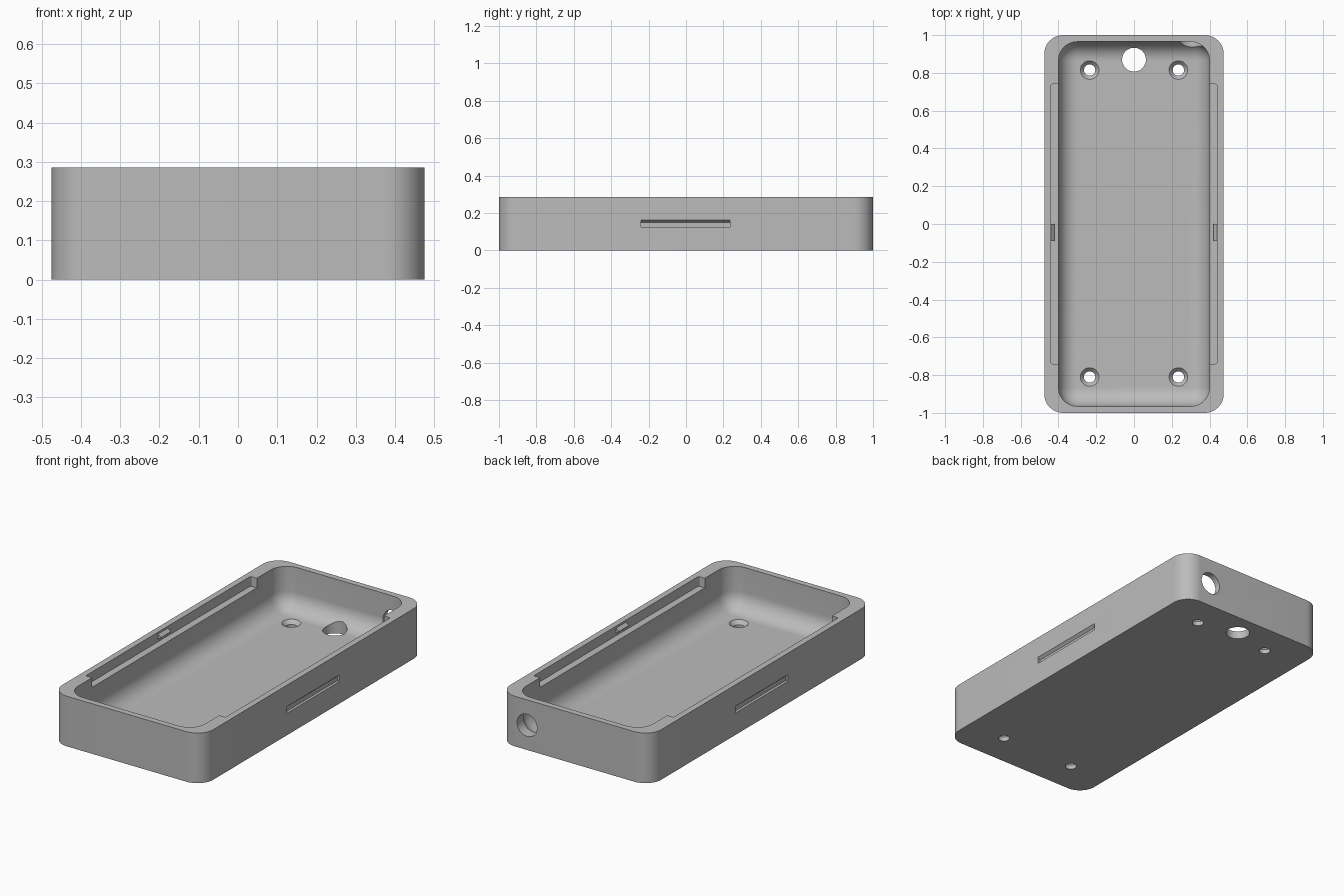
import bpy, bmesh, math
from mathutils import Vector, Matrix

cube = bpy.data.objects.get("Cube")
if cube:
    bpy.data.objects.remove(cube)

HEIGHT, FLOOR = 0.285, 0.045

grey = bpy.data.materials.new("matte_grey")
grey.use_nodes = True
colour = (0.5, 0.5, 0.5, 1)
grey.diffuse_color = colour
grey.node_tree.nodes["Principled BSDF"].inputs["Base Color"].default_value = colour


def finish(name, bm):
    bmesh.ops.recalc_face_normals(bm, faces=bm.faces)
    mesh = bpy.data.meshes.new(name)
    bm.to_mesh(mesh)
    bm.free()
    mesh.materials.append(grey)
    obj = bpy.data.objects.new(name, mesh)
    bpy.context.collection.objects.link(obj)
    return obj


def box(name, low, high, radius=0, segments=10, all_edges=False):
    """Box between two corners, rounded on its upright edges or on every edge."""
    bm = bmesh.new()
    bmesh.ops.create_cube(bm, size=1)
    low, high = Vector(low), Vector(high)
    for v in bm.verts:
        v.co = (low + high) / 2 + v.co * (high - low)
    if radius:
        edges = [e for e in bm.edges if all_edges
                 or abs(e.verts[0].co.z - e.verts[1].co.z) > 0.01]
        bmesh.ops.bevel(bm, geom=edges, offset=radius, segments=segments,
                        profile=0.5, affect='EDGES')
    return finish(name, bm)


def cone(name, centre, r_low, r_high, depth, along_y=False):
    bm = bmesh.new()
    turn = Matrix.Rotation(math.pi / 2, 4, 'X') if along_y else Matrix()
    bmesh.ops.create_cone(bm, cap_ends=True, segments=48, radius1=r_low,
                          radius2=r_high, depth=depth,
                          matrix=Matrix.Translation(centre) @ turn)
    return finish(name, bm)


def prism(name, profile, y0, y1):
    """Extrude an (x, z) outline along y."""
    bm = bmesh.new()
    face = bm.faces.new([bm.verts.new((x, y0, z)) for x, z in profile])
    new = bmesh.ops.extrude_face_region(bm, geom=[face])["geom"]
    bmesh.ops.translate(bm, vec=(0, y1 - y0, 0),
                        verts=[g for g in new if isinstance(g, bmesh.types.BMVert)])
    return finish(name, bm)


def combine(target, tool, operation='DIFFERENCE'):
    mod = target.modifiers.new(tool.name, 'BOOLEAN')
    mod.object, mod.operation, mod.solver = tool, operation, 'EXACT'
    bpy.context.view_layer.objects.active = target
    bpy.ops.object.modifier_apply(modifier=mod.name)
    bpy.data.objects.remove(tool)


# Outer block with rounded upright corners
tray = box("enclosure_tray", (-0.475, -1, 0), (0.475, 1, HEIGHT), 0.1, 12)

# Rounded cavity and the shallow ledge along both long sides
combine(tray, box("cavity", (-0.4, -0.965, FLOOR), (0.4, 0.965, 0.6), 0.1, 12, True))
combine(tray, box("side_ledge", (-0.44, -0.74, 0.23), (0.44, 0.74, 0.4), 0.01, 3))

# Countersunk screw holes
for x in (-0.235, 0.235):
    for y in (-0.81, 0.815):
        combine(tray, cone("screw_hole", (x, y, 0.02), 0.03, 0.03, 0.2))
        combine(tray, cone("countersink", (x, y, 0.035), 0.03, 0.05, 0.022))

# Cable holes through the floor and the back wall
combine(tray, cone("floor_hole", (0, 0.87, 0.02), 0.063, 0.063, 0.2))
combine(tray, cone("back_hole", (0.3, 0.99, 0.14), 0.063, 0.063, 0.16, True))

# Outer grip slots with a sloped roof, and small inner snap tabs
for side in (-1, 1):
    slot = [(0.5, 0.125), (0.46, 0.125), (0.46, 0.15), (0.475, 0.163), (0.5, 0.163)]
    combine(tray, prism("grip_slot", [(side * x, z) for x, z in slot], -0.24, 0.235))
    tab = [(0.45, 0.242), (0.44, 0.242), (0.422, 0.258), (0.44, 0.274), (0.45, 0.274)]
    combine(tray, prism("snap_tab", [(side * x, z) for x, z in tab], -0.09, 0), 'UNION')

# Smooth rounded surfaces, crisp rims
bpy.ops.object.select_all(action='DESELECT')
tray.select_set(True)
bpy.context.view_layer.objects.active = tray
bpy.ops.object.shade_smooth_by_angle(angle=math.radians(30))
